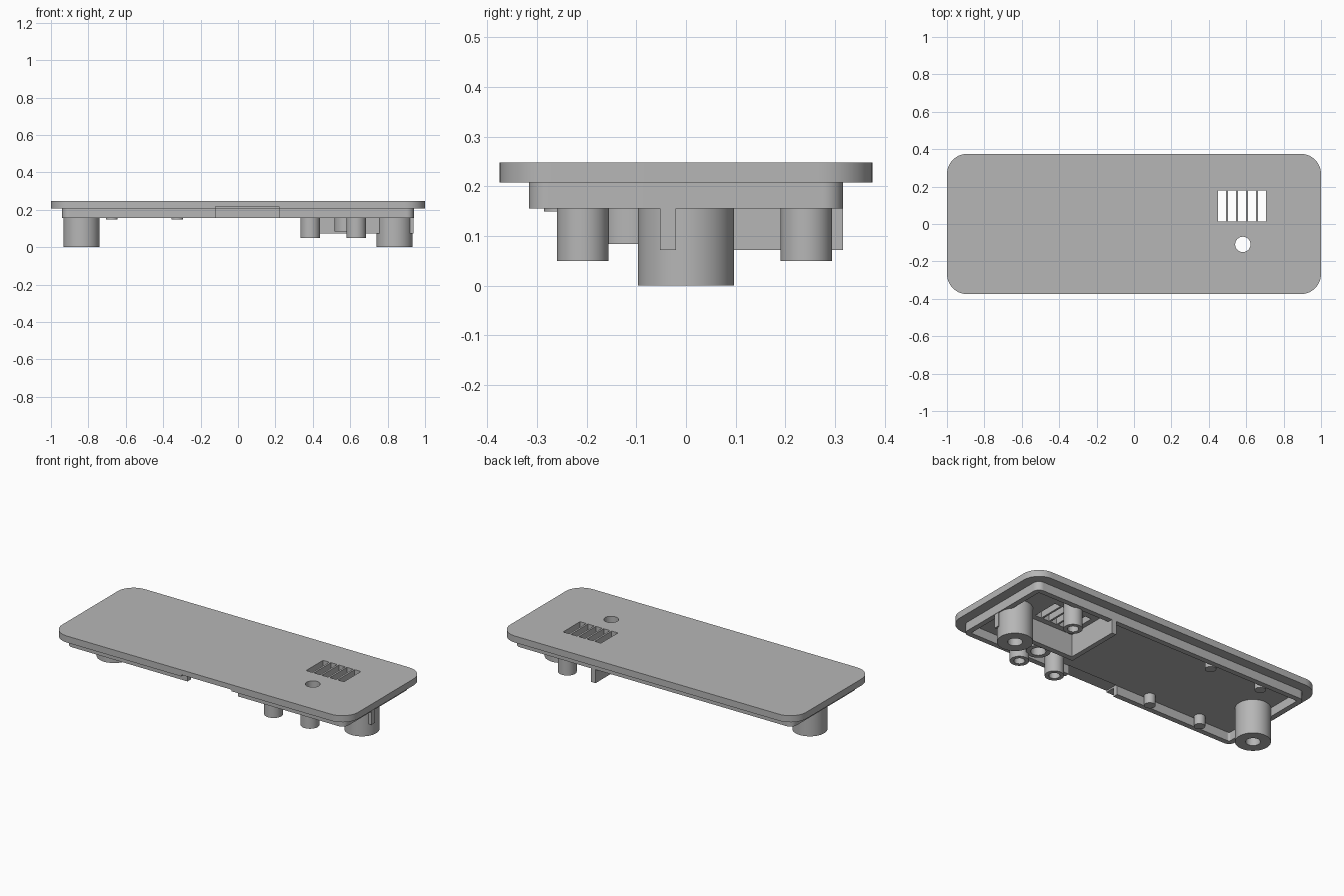
import bpy, bmesh, math

if "Cube" in bpy.data.objects:
    bpy.data.objects.remove(bpy.data.objects["Cube"], do_unlink=True)

grey = bpy.data.materials.new("plain grey")
grey.use_nodes = True
GREY = (0.47, 0.47, 0.47, 1)
grey.diffuse_color = GREY
grey.node_tree.nodes["Principled BSDF"].inputs["Base Color"].default_value = GREY

BOTTOM, CEILING, TOP = 0.155, 0.208, 0.248


def prism(name, outline, z0, z1):
    """Extrude a closed outline between two heights."""
    bm = bmesh.new()
    face = bm.faces.new([bm.verts.new((x, y, z0)) for x, y in outline])
    up = bmesh.ops.extrude_face_region(bm, geom=[face])["geom"]
    bmesh.ops.translate(bm, vec=(0, 0, z1 - z0),
                        verts=[v for v in up if isinstance(v, bmesh.types.BMVert)])
    bmesh.ops.recalc_face_normals(bm, faces=bm.faces)
    mesh = bpy.data.meshes.new(name)
    bm.to_mesh(mesh)
    bm.free()
    mesh.materials.append(grey)
    obj = bpy.data.objects.new(name, mesh)
    bpy.context.collection.objects.link(obj)
    return obj


def circle(x, y, r, n=48):
    return [(x + r * math.cos(math.tau * i / n), y + r * math.sin(math.tau * i / n))
            for i in range(n)]


def rect(x0, x1, y0, y1):
    return [(x0, y0), (x1, y0), (x1, y1), (x0, y1)]


def rounded(hx, hy, r, steps=12):
    points = []
    for q, (sx, sy) in enumerate([(1, 1), (-1, 1), (-1, -1), (1, -1)]):
        for i in range(steps + 1):
            a = math.pi / 2 * (q + i / steps)
            points.append((sx * (hx - r) + r * math.cos(a), sy * (hy - r) + r * math.sin(a)))
    return points


def cut(obj, cutter):
    mod = obj.modifiers.new("cut", "BOOLEAN")
    mod.operation = "DIFFERENCE"
    mod.solver = "EXACT"
    mod.object = cutter
    cutter.hide_render = True
    cutter.hide_set(True)


def tube(name, x, y, r, hole, z0, depth_to):
    """Round post with a hole from below."""
    obj = prism(name, circle(x, y, r), z0, CEILING + 0.002)
    cut(obj, prism(name + "_bore_cutter", circle(x, y, hole), z0 - 0.05, depth_to))
    return obj


parts = []

# Cover plate and the lip beneath it
plate = prism("cover_plate", rounded(1, 0.375, 0.108), CEILING, TOP)
lip = prism("lip", rounded(0.94, 0.316, 0.04), BOTTOM, CEILING)
cut(lip, prism("lip_inside_cutter", rounded(0.908, 0.284, 0.012), 0.1, 0.3))
parts += [plate, lip]

# Gap in the front edge
gap = prism("front_gap_cutter", rect(-0.12, 0.22, -0.45, -0.283), 0.1, 0.218)
cut(plate, gap)
cut(lip, gap)

# Vent slots and button hole
for i in range(5):
    x = 0.45 + 0.0535 * i
    cut(plate, prism(f"vent_slot_cutter_{i + 1}", rect(x, x + 0.042, 0.014, 0.178), 0.1, 0.3))
cut(plate, prism("button_hole_cutter", circle(0.582, -0.109, 0.041), 0.1, 0.3))
parts.append(tube("button_guide", 0.582, -0.109, 0.067, 0.041, 0.084, 0.3))

# Large end posts
for side, x in (("left", 0.837), ("right", -0.837)):
    parts.append(tube(f"{side}_large_post", x, 0, 0.097, 0.04, 0, 0.19))

# Small screw posts
for i, (x, y) in enumerate([(0.386, -0.208), (0.632, -0.208), (0.632, 0.242)]):
    parts.append(tube(f"screw_post_{i + 1}", x, y, 0.052, 0.03, 0.05, 0.19))

# Short locating pegs
for i, x in enumerate((-0.675, -0.325)):
    for end, y in (("front", -0.255), ("back", 0.255)):
        parts.append(prism(f"{end}_peg_{i + 1}", circle(x, y, 0.031, 32), 0.149, CEILING + 0.002))

# Partition around the vents, kept clear of the large post bore
partition = prism("vent_partition",
                  [(0.39, -0.052), (0.938, -0.052), (0.938, -0.02), (0.42, -0.02),
                   (0.42, 0.316), (0.39, 0.316)], 0.072, CEILING + 0.002)
cut(partition, prism("partition_clearance_cutter", circle(0.837, 0, 0.09), 0.0, 0.3))
parts.append(partition)

# Smooth round sides, sharp edges
bpy.ops.object.select_all(action="DESELECT")
for obj in parts:
    obj.select_set(True)
bpy.context.view_layer.objects.active = plate
bpy.ops.object.shade_smooth_by_angle(angle=math.radians(30))
